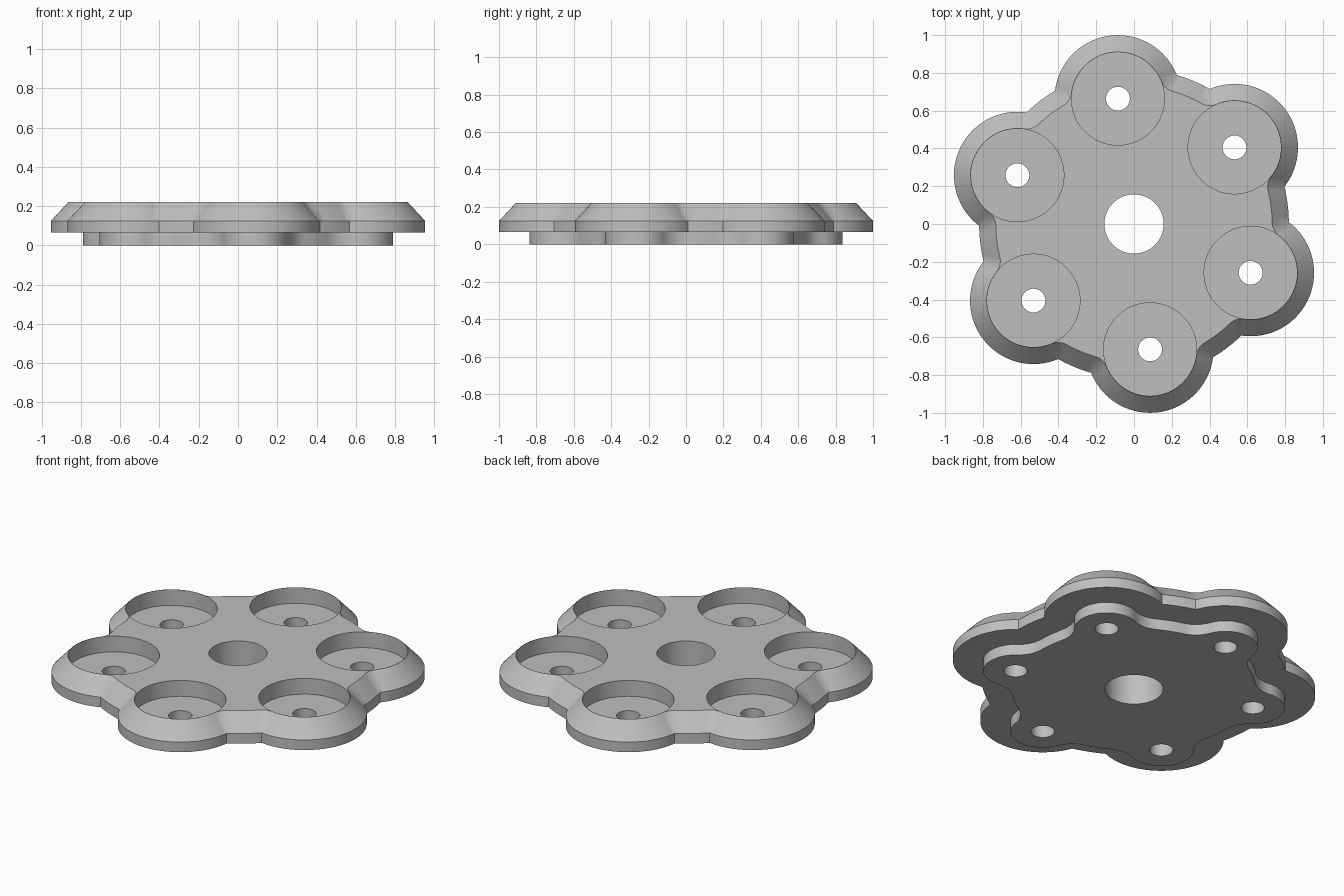
import bpy, bmesh, math
from mathutils import Vector

cube = bpy.data.objects.get("Cube")
if cube:
    bpy.data.objects.remove(cube, do_unlink=True)

LOBES, START = 6, math.radians(97.3)
STEP = math.tau / LOBES
LOBE_DIST, LOBE_R, DISC_R = 0.669, 0.336, 0.82
# Where a lobe circle meets the central disc, seen from the disc and lobe centres
ALPHA = math.acos((DISC_R**2 + LOBE_DIST**2 - LOBE_R**2) / (2 * DISC_R * LOBE_DIST))
BETA = math.atan2(DISC_R * math.sin(ALPHA), DISC_R * math.cos(ALPHA) - LOBE_DIST)


def polar(r, a):
    return Vector((r * math.cos(a), r * math.sin(a)))


def arc(centre, r, a0, a1, n):
    return [centre + polar(r, a0 + (a1 - a0) * i / n) for i in range(n + 1)]


def outline(inset):
    """Lobed outline moved inward; its inner corners become round."""
    pts = []
    for k in range(LOBES):
        a = START + k * STEP
        b = a + STEP
        pts += arc(polar(LOBE_DIST, a), LOBE_R - inset, a - BETA, a + BETA, 44)
        pts += arc(polar(DISC_R, a + ALPHA), inset, a + BETA + math.pi, a + ALPHA + math.pi, 8)
        pts += arc(Vector((0, 0)), DISC_R - inset, a + ALPHA, b - ALPHA, 6)
        pts += arc(polar(DISC_R, b - ALPHA), inset, b - ALPHA + math.pi, b - BETA + math.pi, 8)
    return pts


def loft(bm, levels):
    """Skin a closed solid through (outline, height) levels."""
    rings = [[bm.verts.new((p.x, p.y, z)) for p in pts] for pts, z in levels]
    n = len(rings[0])
    for low, high in zip(rings, rings[1:]):
        for i in range(n):
            j = (i + 1) % n
            bm.faces.new((low[i], low[j], high[j], high[i]))
    bm.faces.new(rings[0][::-1])
    bm.faces.new(rings[-1])


def finish(bm, name):
    bmesh.ops.remove_doubles(bm, verts=bm.verts, dist=1e-5)
    bmesh.ops.recalc_face_normals(bm, faces=bm.faces)
    mesh = bpy.data.meshes.new(name)
    bm.to_mesh(mesh)
    bm.free()
    obj = bpy.data.objects.new(name, mesh)
    bpy.context.scene.collection.objects.link(obj)
    return obj


# Plate: narrow foot, overhanging rim, chamfered top
bm = bmesh.new()
foot, rim, top = outline(0.163), outline(0), outline(0.0885)
loft(bm, [(foot, 0), (foot, 0.065), (rim, 0.065), (rim, 0.125), (top, 0.22)])
plate = finish(bm, "lobed_plate")

# Cutter: centre bore and stepped pockets with bolt holes
bm = bmesh.new()
bore = arc(Vector((0, 0)), 0.157, 0, math.tau, 64)[:-1]
loft(bm, [(bore, -0.1), (bore, 0.3)])
for k in range(LOBES):
    c = polar(LOBE_DIST, START + k * STEP)
    hole = arc(c, 0.063, 0, math.tau, 72)[:-1]
    pocket = arc(c, 0.246, 0, math.tau, 72)[:-1]
    loft(bm, [(hole, -0.1), (hole, 0.126), (pocket, 0.126), (pocket, 0.3)])
cutter = finish(bm, "hole_cutter")
cutter.hide_render = True

cut = plate.modifiers.new("holes", "BOOLEAN")
cut.operation = "DIFFERENCE"
cut.solver = "EXACT"
cut.object = cutter

bpy.ops.object.select_all(action="DESELECT")
plate.select_set(True)
bpy.context.view_layer.objects.active = plate
bpy.ops.object.modifier_apply(modifier=cut.name)
bpy.data.objects.remove(cutter, do_unlink=True)
bpy.ops.object.shade_smooth_by_angle(angle=math.radians(30))

# Single grey material
grey = bpy.data.materials.new("light_grey")
grey.use_nodes = True
colour = (0.52, 0.52, 0.52, 1)
grey.diffuse_color = colour
grey.node_tree.nodes["Principled BSDF"].inputs["Base Color"].default_value = colour
plate.data.materials.clear()
plate.data.materials.append(grey)
